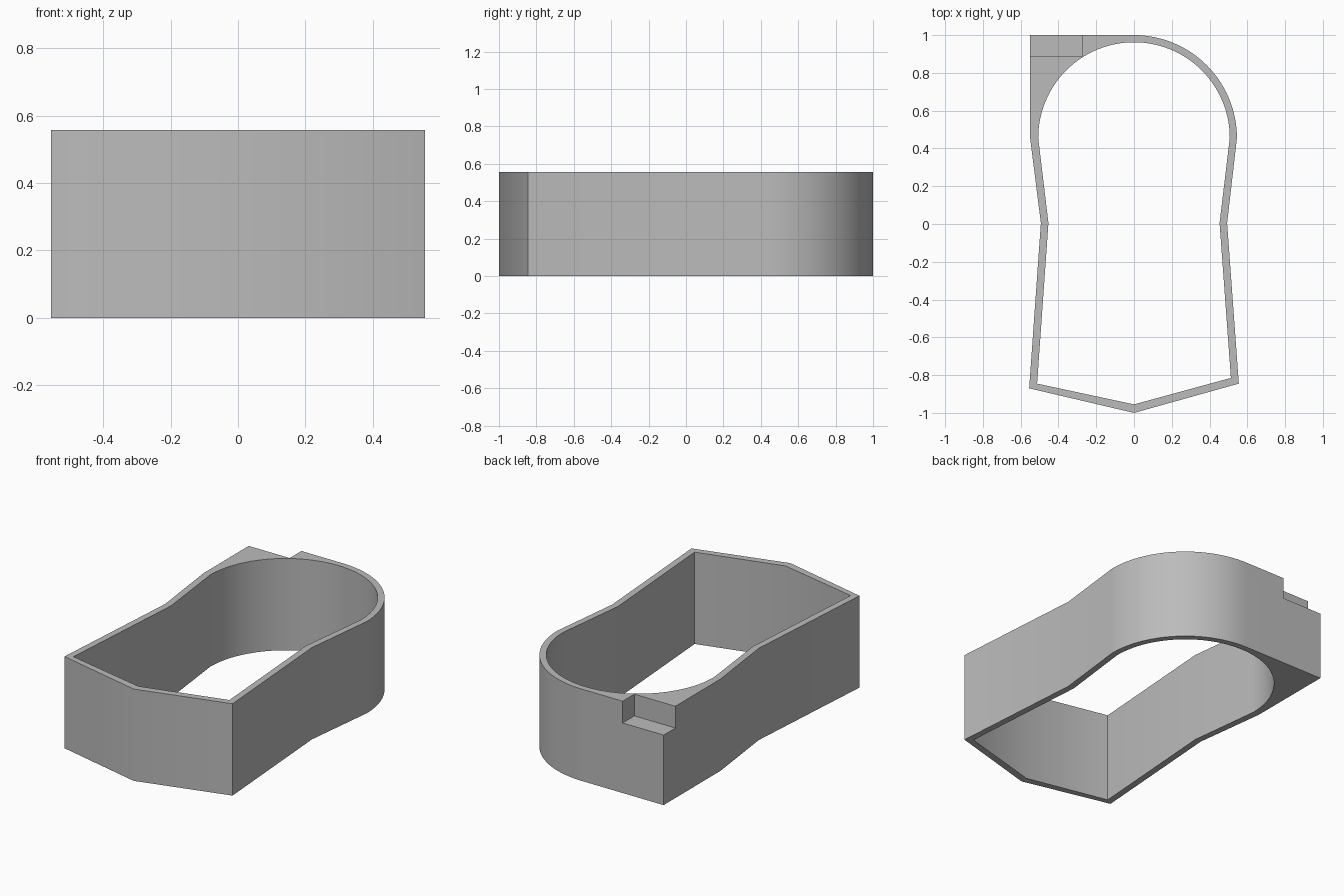
import bpy
import bmesh
from math import cos, sin, pi, radians

HEIGHT = 0.557
FLOOR = 0.425
CENTRE_Y = 0.455

old = bpy.data.objects.get("Cube")
if old:
    bpy.data.objects.remove(old, do_unlink=True)

grey = bpy.data.materials.new("plain grey")
colour = (0.5, 0.5, 0.5, 1)
grey.diffuse_color = colour
grey.use_nodes = True
grey.node_tree.nodes["Principled BSDF"].inputs["Base Color"].default_value = colour


def arc(radius, start, end, steps):
    """Points on a circle around the rounded end."""
    angles = [start + (end - start) * i / steps for i in range(steps + 1)]
    return [(radius * cos(a), CENTRE_Y + radius * sin(a)) for a in angles]


def prism(name, outline, low, high):
    """Extrude a counter-clockwise outline from low to high."""
    bm = bmesh.new()
    base = bm.faces.new([bm.verts.new((x, y, low)) for x, y in outline])
    top = bmesh.ops.extrude_face_region(bm, geom=[base], use_keep_orig=True)["geom"]
    for v in top:
        if isinstance(v, bmesh.types.BMVert):
            v.co.z = high
    bmesh.ops.recalc_face_normals(bm, faces=bm.faces)
    mesh = bpy.data.meshes.new(name)
    bm.to_mesh(mesh)
    bm.free()
    mesh.materials.append(grey)
    obj = bpy.data.objects.new(name, mesh)
    bpy.context.collection.objects.link(obj)
    return obj


# Outer shell: pointed front, slim waist, one rounded and one square back corner
outer = [(-0.555, -0.87), (0, -1), (0.555, -0.845), (0.493, 0.005)]
outer += arc(0.545, 0, pi / 2, 32)
outer += [(-0.55, 1), (-0.55, CENTRE_Y), (-0.493, 0.005)]
shell = prism("wall_ring", outer, 0, HEIGHT)

# Through opening with a fully round back
inner = [(-0.513, -0.845), (0, -0.955), (0.513, -0.815), (0.453, 0.005)]
inner += arc(0.507, 0, pi, 64) + [(-0.453, 0.005)]
bore = prism("opening_cutter", inner, -0.2, HEIGHT + 0.2)

# Step cut into the square corner
notch = prism("corner_step_cutter",
              [(-0.7, 0.888), (-0.275, 0.888), (-0.275, 1.2), (-0.7, 1.2)],
              FLOOR, HEIGHT + 0.2)

bpy.ops.object.select_all(action="DESELECT")
shell.select_set(True)
bpy.context.view_layer.objects.active = shell
for cutter in (bore, notch):
    cutter.hide_render = True
    mod = shell.modifiers.new(cutter.name, "BOOLEAN")
    mod.operation = "DIFFERENCE"
    mod.solver = "EXACT"
    mod.object = cutter
    bpy.ops.object.modifier_apply(modifier=mod.name)
    bpy.data.objects.remove(cutter, do_unlink=True)

bpy.ops.object.shade_smooth_by_angle(angle=radians(30))
